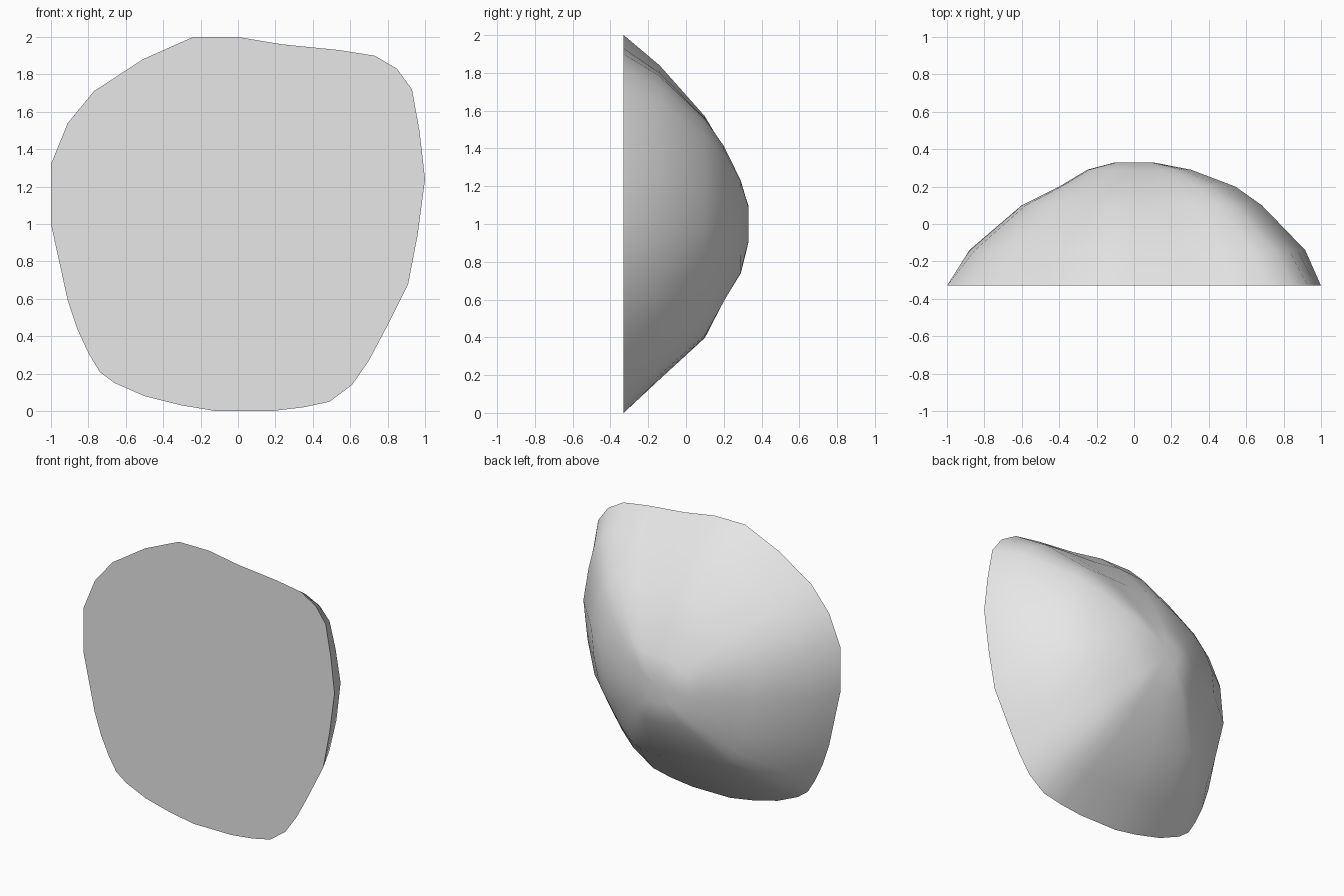
import bpy
import bmesh
import math

default_cube = bpy.data.objects.get("Cube")
if default_cube:
    bpy.data.objects.remove(default_cube, do_unlink=True)

# Plain grey stone material
stone = bpy.data.materials.new("light_grey")
stone.use_nodes = True
grey = (0.8, 0.8, 0.8, 1)
stone.diffuse_color = grey
stone.node_tree.nodes["Principled BSDF"].inputs["Base Color"].default_value = grey

# Rim of the flat front face as (x, z), counter-clockwise from the left
RIM = [(1, 1.24), (.97, 1.5), (.93, 1.72), (.85, 1.83), (.73, 1.9), (.54, 1.93),
       (.24, 1.96), (0, 2), (-.24, 2), (-.51, 1.88), (-.77, 1.71), (-.91, 1.54),
       (-1, 1.32), (-1, 1), (-.91, .59), (-.86, .44), (-.8, .31), (-.74, .21),
       (-.66, .15), (-.5, .08), (-.3, .03), (-.12, 0), (.18, 0), (.35, .02),
       (.49, .05), (.61, .14), (.7, .27), (.79, .44), (.91, .68), (.96, .94)]

# Rings of the dome: depth y, then scale towards left, top, right, bottom
RINGS = [(-.33, 1, 1, 1, 1),
         (-.14, .92, .84, .88, .82),
         (.1, .69, .57, .6, .6),
         (.2, .55, .4, .4, .4),
         (.29, .31, .22, .25, .26),
         (.33, .1, .1, .1, .1)]


def ring_scale(ring, x, z):
    """Blend the four directional scales by the angle of a rim point."""
    y, left, top, right, bottom = ring
    angle = math.atan2(z, x)
    side = left if x > 0 else right
    upright = top if z > 0 else bottom
    scale = side * math.cos(angle) ** 2 + upright * math.sin(angle) ** 2
    # The upper right shoulder is slightly hollow
    if x < 0 < z and left < 1:
        scale *= 1 - .05 * abs(math.sin(2 * angle))
    return scale


def build_dome(name):
    bm = bmesh.new()
    loops = []
    for ring in RINGS:
        loop = []
        for x, z in RIM:
            s = ring_scale(ring, x, z - 1)
            loop.append(bm.verts.new((x * s, ring[0], 1 + (z - 1) * s)))
        loops.append(loop)
    count = len(RIM)
    for outer, inner in zip(loops, loops[1:]):
        for i in range(count):
            j = (i + 1) % count
            bm.faces.new((outer[i], outer[j], inner[j], inner[i]))
    # Flat front face and shallow dimple at the summit
    bm.faces.new(loops[0])
    summit = bm.verts.new((0, .32, 1))
    for i in range(count):
        bm.faces.new((loops[-1][i], loops[-1][(i + 1) % count], summit))
    bmesh.ops.recalc_face_normals(bm, faces=bm.faces)
    mesh = bpy.data.meshes.new(name)
    bm.to_mesh(mesh)
    bm.free()
    mesh.materials.append(stone)
    obj = bpy.data.objects.new(name, mesh)
    bpy.context.collection.objects.link(obj)
    return obj


# Smooth dome with a crisp rim
dome = build_dome("rock_dome")
bpy.ops.object.select_all(action='DESELECT')
dome.select_set(True)
bpy.context.view_layer.objects.active = dome
bpy.ops.object.shade_smooth_by_angle(angle=math.radians(40))
